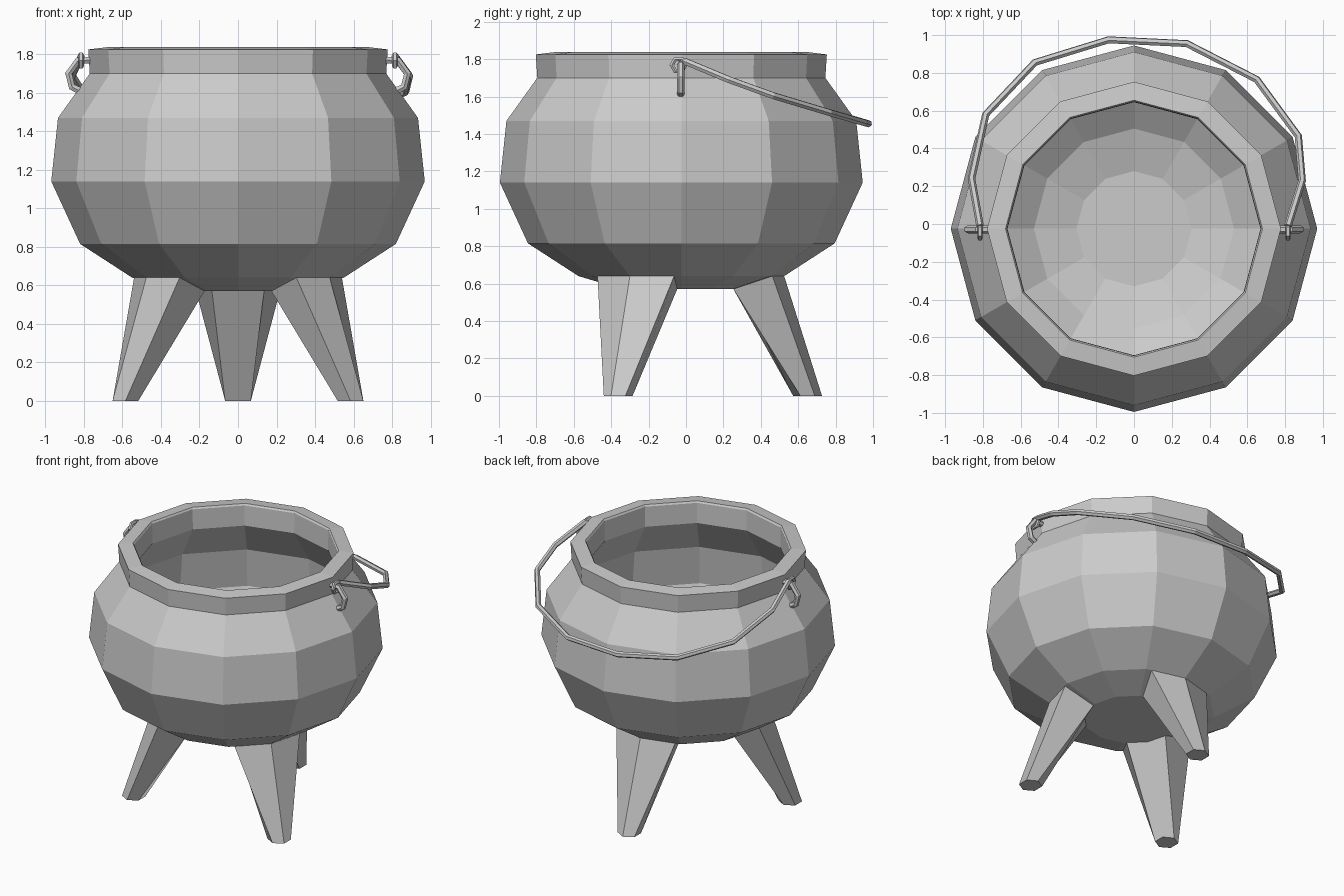
import bpy, bmesh
from math import sin, cos, pi, radians
from mathutils import Vector

if "Cube" in bpy.data.objects:
    bpy.data.objects.remove(bpy.data.objects["Cube"])

CY = -0.025  # pot axis in y


def polar(r, deg, z):
    a = radians(deg)
    return Vector((r * cos(a), CY + r * sin(a), z))


def finish(name, bm):
    bmesh.ops.recalc_face_normals(bm, faces=bm.faces)
    me = bpy.data.meshes.new(name)
    bm.to_mesh(me)
    bm.free()
    ob = bpy.data.objects.new(name, me)
    bpy.context.collection.objects.link(ob)
    return ob


def loft(bm, rings, cap_first=False, cap_last=False):
    vs = [[bm.verts.new(p) for p in ring] for ring in rings]
    for a, b in zip(vs, vs[1:]):
        for i in range(len(a)):
            j = (i + 1) % len(a)
            bm.faces.new((a[i], a[j], b[j], b[i]))
    if cap_first:
        bm.faces.new(vs[0])
    if cap_last:
        bm.faces.new(vs[-1])


def tube(name, points, radius, cyclic=False):
    cu = bpy.data.curves.new(name, 'CURVE')
    cu.dimensions = '3D'
    cu.bevel_depth = radius
    cu.bevel_resolution = 1
    cu.use_fill_caps = True
    sp = cu.splines.new('POLY')
    sp.points.add(len(points) - 1)
    for p, co in zip(sp.points, points):
        p.co = (*co, 1)
    sp.use_cyclic_u = cyclic
    ob = bpy.data.objects.new(name, cu)
    bpy.context.collection.objects.link(ob)
    bpy.ops.object.select_all(action='DESELECT')
    ob.select_set(True)
    bpy.context.view_layer.objects.active = ob
    bpy.ops.object.convert(target='MESH')
    for poly in bpy.context.object.data.polygons:
        poly.use_smooth = False


# Pot: 12-sided shell, outside from the base up, then down the inside
R_OUT, Z_OUT, R_IN, Z_IN = 0.55, 0.64, 0.315, 0.57
profile = [(R_IN, Z_IN), (R_OUT, Z_OUT), (0.82, 0.815), (0.97, 1.14),
           (0.935, 1.47), (0.77, 1.70), (0.778, 1.825), (0.68, 1.837),
           (0.672, 1.825), (0.67, 1.68), (0.835, 1.43), (0.87, 1.15),
           (0.74, 0.88), (0.53, 0.735), (0.305, 0.67)]
bm = bmesh.new()
loft(bm, [[polar(r, 30 * i, z) for i in range(12)] for r, z in profile], True, True)
finish("pot", bm)

# Legs: pulled from two neighbouring base facets down to a hexagonal foot
for name, ang in (("back_leg", 90), ("front_left_leg", 210), ("front_right_leg", 330)):
    def top(r, z, side):
        return polar(r, ang, z).lerp(polar(r, ang + 30 * side, z), 0.86)
    ring_top = [polar(R_OUT, ang, Z_OUT), top(R_OUT, Z_OUT, 1), top(R_IN, Z_IN, 1),
                polar(R_IN, ang, Z_IN), top(R_IN, Z_IN, -1), top(R_OUT, Z_OUT, -1)]
    foot = polar(0.675, ang, 0)
    ring_foot = [foot + Vector((cos(radians(ang + 60 * i)), sin(radians(ang + 60 * i)), 0)) * 0.077
                 for i in range(6)]
    bm = bmesh.new()
    loft(bm, [ring_top, ring_foot], False, True)
    finish(name, bm)

# Hooks on the rim and the handle eyes that hang in them
for side, s in (("left", -1), ("right", 1)):
    hook = [(0.75, 1.77), (0.83, 1.768), (0.88, 1.70), (0.862, 1.63), (0.825, 1.612)]
    tube(side + "_hook", [(s * x, -0.028, z) for x, z in hook], 0.021)
    eye = [(s * 0.815, -0.04 + 0.036 * cos(pi / 3 * i), 1.768 + 0.036 * sin(pi / 3 * i))
           for i in range(6)]
    tube(side + "_handle_eye", eye, 0.014, True)

# Bail handle: resting down over the back of the pot
handle = [(-0.815, -0.01, 1.79), (-0.86, 0.24, 1.69), (-0.785, 0.58, 1.57),
          (-0.525, 0.855, 1.49), (-0.135, 0.975, 1.455), (0.28, 0.955, 1.46),
          (0.65, 0.765, 1.515), (0.87, 0.465, 1.605), (0.89, 0.23, 1.69),
          (0.815, -0.01, 1.79)]
tube("handle", handle, 0.02)
